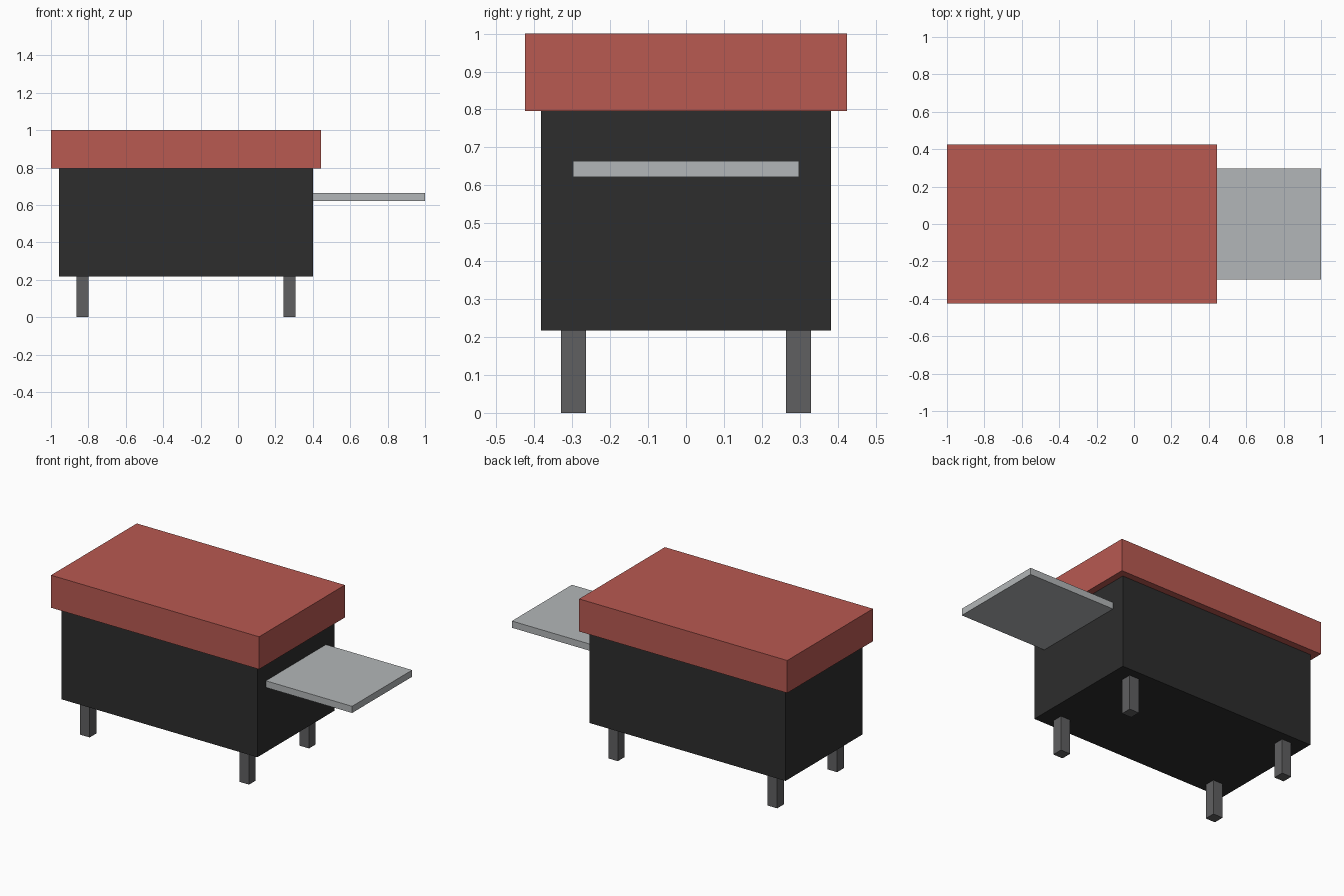
import bpy
import bmesh
from mathutils import Matrix, Vector

if "Cube" in bpy.data.objects:
    bpy.data.objects.remove(bpy.data.objects["Cube"])


def material(name, rgb):
    m = bpy.data.materials.new(name)
    m.diffuse_color = (*rgb, 1.0)
    m.use_nodes = True
    m.node_tree.nodes["Principled BSDF"].inputs["Base Color"].default_value = m.diffuse_color
    return m


RED = material("lid red", (0.48, 0.10, 0.083))
BLACK = material("body black", (0.026, 0.026, 0.026))
GREY = material("leg grey", (0.115, 0.115, 0.119))
SILVER = material("shelf silver", (0.45, 0.47, 0.48))


def box(name, center, size, mat):
    bm = bmesh.new()
    bmesh.ops.create_cube(bm, size=1.0, matrix=Matrix.Diagonal((*size, 1.0)))
    mesh = bpy.data.meshes.new(name)
    bm.to_mesh(mesh)
    bm.free()
    mesh.materials.append(mat)
    obj = bpy.data.objects.new(name, mesh)
    obj.location = Vector(center)
    bpy.context.collection.objects.link(obj)
    return obj


CX = -0.278          # centre of the cooking box along x
FLOOR = 0.217        # underside of the body
RIM = 0.796          # underside of the lid

# Body and overhanging lid
box("body", (CX, 0, (FLOOR + RIM) / 2), (1.36, 0.765, RIM - FLOOR), BLACK)
box("lid", (CX, 0, (RIM + 1) / 2), (1.444, 0.85, 1 - RIM), RED)

# Side shelf
box("side_shelf", (0.701, 0, 0.643), (0.598, 0.595, 0.042), SILVER)

# Four square legs
for x_name, sx in (("left", -1), ("right", 1)):
    for y_name, sy in (("front", -1), ("back", 1)):
        box(f"{y_name}_{x_name}_leg", (CX + sx * 0.553, sy * 0.297, FLOOR / 2),
            (0.066, 0.066, FLOOR), GREY)
